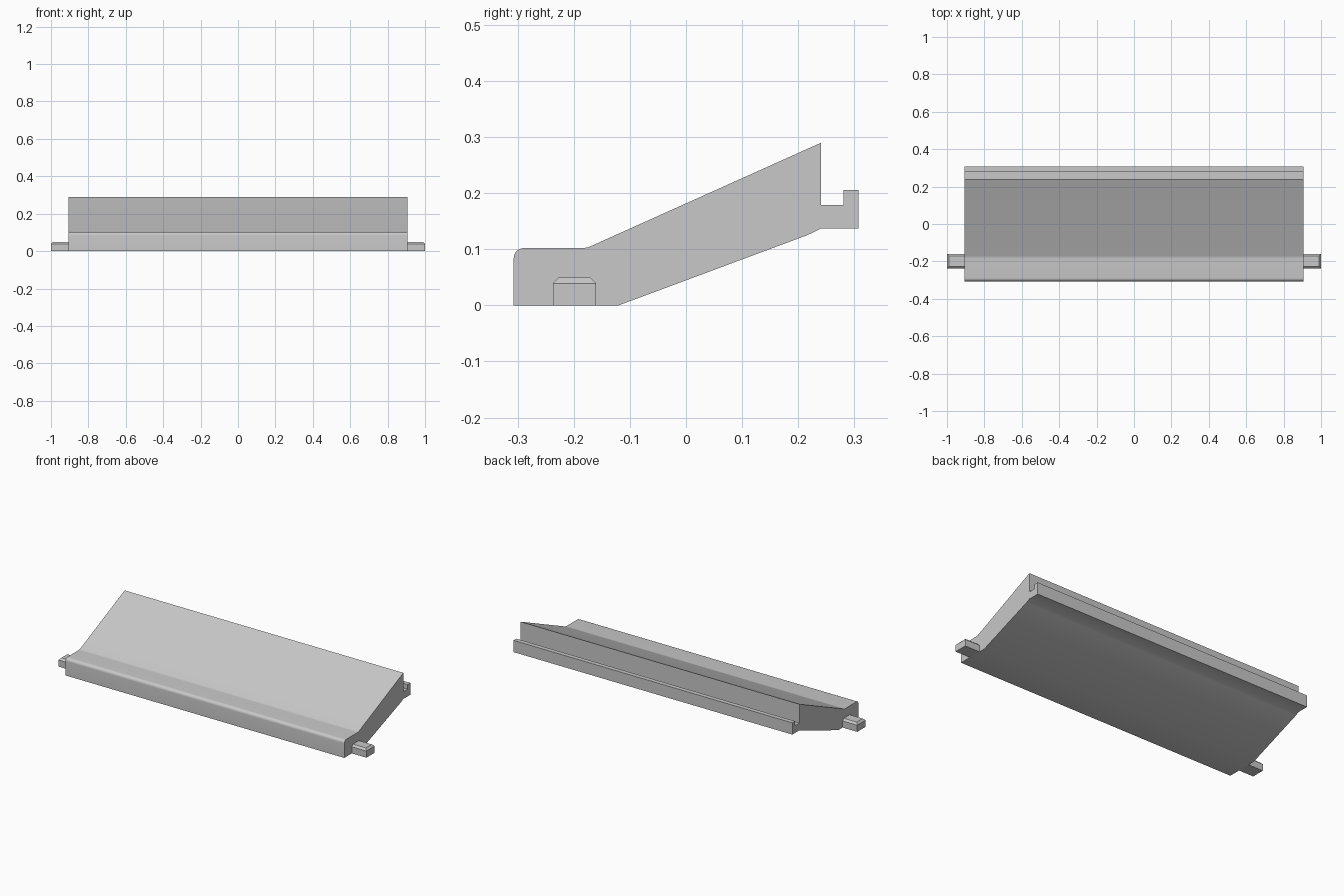
import bpy, bmesh, math
from mathutils import Vector, Matrix

cube = bpy.data.objects.get("Cube")
if cube:
    bpy.data.objects.remove(cube, do_unlink=True)

grey = bpy.data.materials.new("plain grey")
grey.use_nodes = True
grey.diffuse_color = (0.58, 0.58, 0.58, 1)
grey.node_tree.nodes["Principled BSDF"].inputs["Base Color"].default_value = grey.diffuse_color

HALF = 0.905          # half length of the ramp body


def finish(bm, name, smooth):
    bmesh.ops.recalc_face_normals(bm, faces=bm.faces)
    mesh = bpy.data.meshes.new(name)
    bm.to_mesh(mesh)
    bm.free()
    mesh.materials.append(grey)
    obj = bpy.data.objects.new(name, mesh)
    bpy.context.collection.objects.link(obj)
    if smooth:
        bpy.ops.object.select_all(action='DESELECT')
        obj.select_set(True)
        bpy.context.view_layer.objects.active = obj
        bpy.ops.object.shade_smooth_by_angle(angle=math.radians(30))
    return obj


def arc(cy, cz, radius, start, end, steps):
    angles = [math.radians(start + (end - start) * i / steps) for i in range(steps + 1)]
    return [(cy + radius * math.cos(a), cz + radius * math.sin(a)) for a in angles]


# Ramp body: side profile (y, z) with rounded nose, soft bend and hooked rear lip
profile = [(-0.307, 0)]
profile += arc(-0.289, 0.084, 0.018, 180, 90, 8)
profile += arc(-0.186, 0.142, 0.04, 270, 293.6, 4)
profile += [(0.241, 0.29), (0.241, 0.179), (0.281, 0.179), (0.281, 0.206),
            (0.307, 0.206), (0.307, 0.137), (0.241, 0.137), (0.216, 0.125), (-0.12, 0)]
bm = bmesh.new()
end = bm.faces.new([bm.verts.new((-HALF, y, z)) for y, z in profile])
side = bmesh.ops.extrude_face_region(bm, geom=[end], use_keep_orig=True)
moved = [v for v in side["geom"] if isinstance(v, bmesh.types.BMVert)]
bmesh.ops.translate(bm, verts=moved, vec=(2 * HALF, 0, 0))
finish(bm, "ramp_body", True)

# Hinge pins: blocks with chamfered top edges, the inner edge left square
for sign, name in ((1, "left_hinge_pin"), (-1, "right_hinge_pin")):
    bm = bmesh.new()
    size = Vector((1 - HALF, 0.077, 0.05))
    centre = Vector((sign * (1 + HALF) / 2, -0.1985, 0.025))
    bmesh.ops.create_cube(bm, size=1, matrix=Matrix.Translation(centre) @ Matrix.Diagonal(size).to_4x4())
    top = [e for e in bm.edges
           if all(v.co.z > 0.04 for v in e.verts)
           and any(abs(v.co.x) > 0.95 for v in e.verts)]
    bmesh.ops.bevel(bm, geom=top, offset=0.011, segments=1, affect='EDGES')
    finish(bm, name, False)
